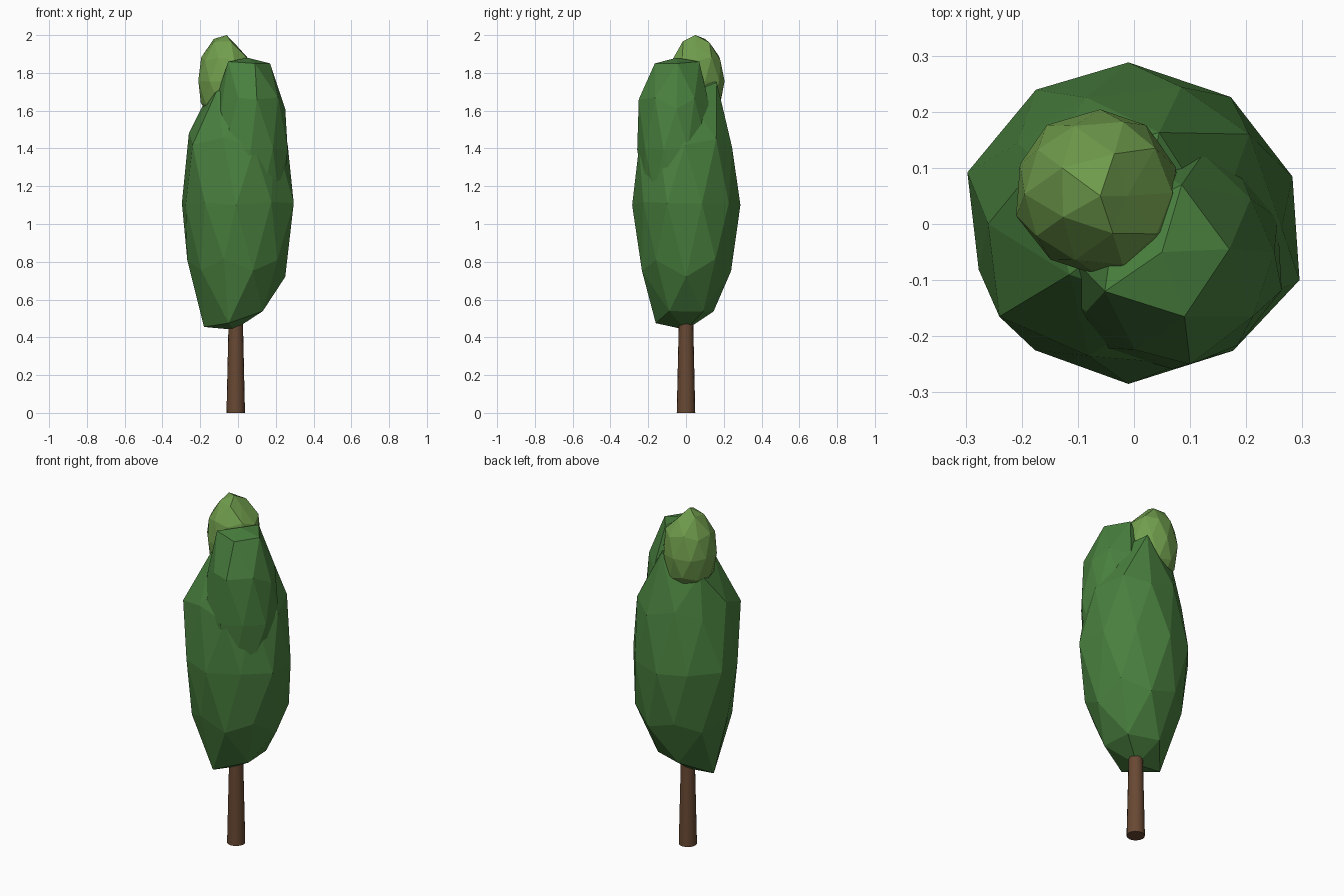
import bpy, bmesh, math, random
from mathutils import Vector

if "Cube" in bpy.data.objects:
    bpy.data.objects.remove(bpy.data.objects["Cube"])

random.seed(4)


def material(name, rgb):
    m = bpy.data.materials.new(name)
    m.diffuse_color = (*[(c / 255) ** 2.2 for c in rgb], 1)
    m.use_nodes = True
    m.node_tree.nodes["Principled BSDF"].inputs["Base Color"].default_value = m.diffuse_color
    return m


dark_green = material("dark green", (74, 126, 64))
light_green = material("light green", (112, 156, 78))
bark = material("bark brown", (104, 74, 54))


def finish(name, bm, mat):
    me = bpy.data.meshes.new(name)
    bm.to_mesh(me)
    bm.free()
    me.materials.append(mat)
    ob = bpy.data.objects.new(name, me)
    bpy.context.collection.objects.link(ob)
    return ob


def foliage(name, centre, size, mat, pulls=(), jitter=0.008):
    """Stretched faceted ball; each pull moves the nearest corner to a point.
    A pull is (angle in degrees, unit height, target point)."""
    bm = bmesh.new()
    bmesh.ops.create_icosphere(bm, subdivisions=2, radius=1)
    unit = {v: v.co.copy() for v in bm.verts}
    for v in bm.verts:
        v.co = Vector([c + s * p for c, s, p in zip(centre, size, v.co)])
        v.co += Vector([random.uniform(-jitter, jitter) for _ in range(3)])
    for angle, h, target in pulls:
        a, r = math.radians(angle), math.sqrt(1 - h * h)
        d = Vector((r * math.cos(a), r * math.sin(a), h))
        min(bm.verts, key=lambda v: (unit[v] - d).length).co = target
    return finish(name, bm, mat)


# Tall main crown
foliage("main_crown", (0, 0, 1.11), (0.295, 0.287, 0.67), dark_green, [
    (0, -1, (-0.02, 0, 0.44)),
    (180, -0.85, (-0.18, 0.0, 0.455)),
    (-108, -0.85, (-0.05, -0.16, 0.475)),
    (0, -0.526, (0.25, 0.0, 0.72)),
    (-18, 0, (0.295, -0.10, 1.11)),
    (162, 0, (-0.297, 0.092, 1.11)),
    (90, 0, (-0.01, 0.288, 1.10)),
    (-90, 0, (-0.01, -0.285, 1.10)),
    (-144, 0.447, (-0.24, -0.165, 1.42)),
    (180, 0.526, (-0.26, 0.0, 1.48)),
    (36, 0.526, (0.205, 0.16, 1.45)),
    (72, 0.85, (0.045, 0.163, 1.75)),
    (144, 0.85, (-0.17, 0.11, 1.66)),
    (-144, 0.85, (-0.115, -0.09, 1.70)),
])

# Second crown, front right
foliage("side_crown", (0.062, -0.055, 1.4), (0.212, 0.205, 0.5), dark_green, [
    (0, 1, (0.05, -0.05, 1.88)),
    (0, 0.85, (0.17, -0.045, 1.85)),
    (-72, 0.85, (0.09, -0.165, 1.85)),
    (-144, 0.85, (-0.052, -0.12, 1.86)),
    (72, 0.85, (0.085, 0.07, 1.86)),
    (0, 0.447, (0.25, -0.05, 1.61)),
    (-72, 0.447, (0.10, -0.25, 1.66)),
])

# Small light tuft at the top
foliage("top_tuft", (-0.064, 0.057, 1.755), (0.15, 0.15, 0.245), light_green, [
    (0, 1, (-0.06, 0.05, 2.0)),
    (0, 0.85, (-0.012, 0.05, 1.95)),
    (72, 0.85, (-0.035, 0.125, 1.96)),
    (144, 0.85, (-0.128, 0.10, 1.98)),
], 0.004)

# Tapered trunk
bm = bmesh.new()
bmesh.ops.create_cone(bm, cap_ends=True, segments=16, radius1=0.049,
                      radius2=0.032, depth=0.75)
bmesh.ops.translate(bm, verts=bm.verts, vec=(-0.012, 0, 0.375))
trunk = finish("trunk", bm, bark)
bpy.context.view_layer.objects.active = trunk
trunk.select_set(True)
bpy.ops.object.shade_smooth_by_angle(angle=math.radians(40))
